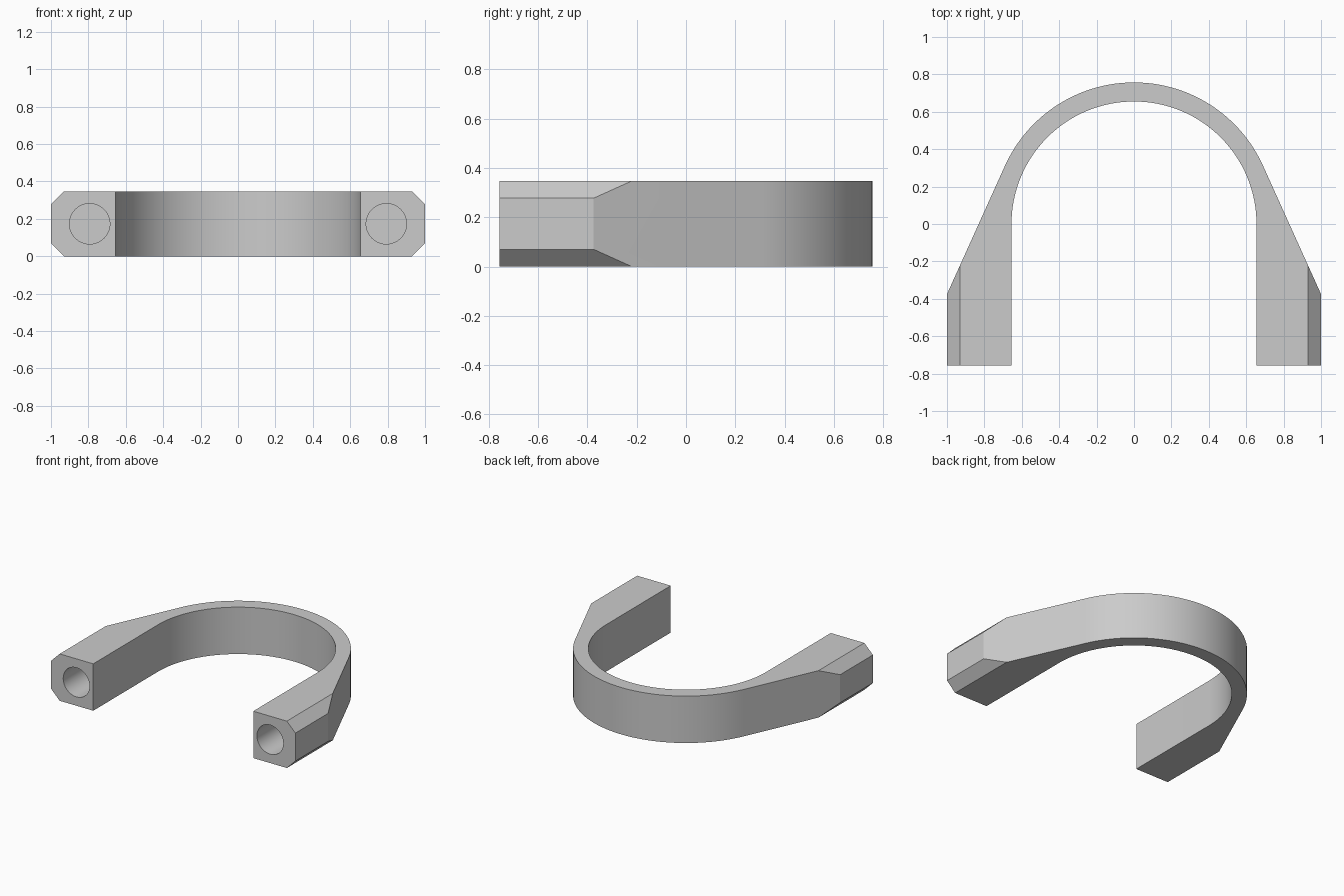
import bpy
import bmesh
from math import sin, cos, acos, atan2, hypot, radians, pi
from mathutils import Vector

cube = bpy.data.objects.get("Cube")
if cube:
    bpy.data.objects.remove(cube)

HEIGHT = 0.347
OUTER_R, INNER_R = 0.757, 0.655
FRONT, KNEE_Y, CHAMFER = -0.757, -0.375, 0.07
HOLE_X, HOLE_R, HOLE_DEPTH = 0.793, 0.108, 0.4

grey = bpy.data.materials.new("plain_grey")
grey.use_nodes = True
grey.diffuse_color = (0.6, 0.6, 0.6, 1)
grey.node_tree.nodes["Principled BSDF"].inputs["Base Color"].default_value = grey.diffuse_color


def arc(radius, start, end, steps):
    angles = [start + (end - start) * i / steps for i in range(steps + 1)]
    return [(radius * cos(a), radius * sin(a)) for a in angles]


# Outline: arms widen along a line tangent to the outer arc
tangent = atan2(KNEE_Y, 1) + acos(OUTER_R / hypot(1, KNEE_Y))
outline = [(INNER_R, FRONT), (1, FRONT), (1, KNEE_Y)]
outline += arc(OUTER_R, tangent, pi - tangent, 48)
outline += [(-1, KNEE_Y), (-1, FRONT), (-INNER_R, FRONT)]
outline += arc(INNER_R, pi, 0, 64)

bm = bmesh.new()
base = bm.faces.new([bm.verts.new((x, y, 0)) for x, y in outline])
top = bmesh.ops.extrude_face_region(bm, geom=[base])["geom"]
bmesh.ops.translate(bm, vec=(0, 0, HEIGHT),
                    verts=[v for v in top if isinstance(v, bmesh.types.BMVert)])

# Chamfers along the outer edges of both arms
for side in (-1, 1):
    for z, up in ((0, -1), (HEIGHT, 1)):
        cut = bmesh.ops.bisect_plane(
            bm, geom=bm.verts[:] + bm.edges[:] + bm.faces[:],
            plane_co=(side * (1 - CHAMFER), 0, z),
            plane_no=Vector((side, 0, up)).normalized(), clear_outer=True)
        edges = [e for e in cut["geom_cut"] if isinstance(e, bmesh.types.BMEdge)]
        bmesh.ops.edgeloop_fill(bm, edges=edges)
bmesh.ops.recalc_face_normals(bm, faces=bm.faces[:])
mesh = bpy.data.meshes.new("u_bracket")
bm.to_mesh(mesh)
bm.free()
mesh.materials.append(grey)
bracket = bpy.data.objects.new("u_bracket", mesh)
bpy.context.collection.objects.link(bracket)
bpy.ops.object.select_all(action='DESELECT')
bpy.context.view_layer.objects.active = bracket

# Blind round holes in the arm ends
for side in (-1, 1):
    bpy.ops.mesh.primitive_cylinder_add(
        vertices=48, radius=HOLE_R, depth=2 * HOLE_DEPTH,
        location=(side * HOLE_X, FRONT, HEIGHT / 2), rotation=(radians(90), 0, 0))
    drill = bpy.context.object
    drill.name = "hole_cutter"
    drill.hide_render = True
    drill.data.materials.append(grey)
    bpy.context.view_layer.objects.active = bracket
    mod = bracket.modifiers.new("hole", 'BOOLEAN')
    mod.operation, mod.solver, mod.object = 'DIFFERENCE', 'EXACT', drill
    bpy.ops.object.modifier_apply(modifier=mod.name)
    bpy.data.objects.remove(drill)

# Smooth the curved walls, keep real edges crisp
bracket.select_set(True)
bpy.context.view_layer.objects.active = bracket
bpy.ops.object.shade_smooth_by_angle(angle=radians(20))
